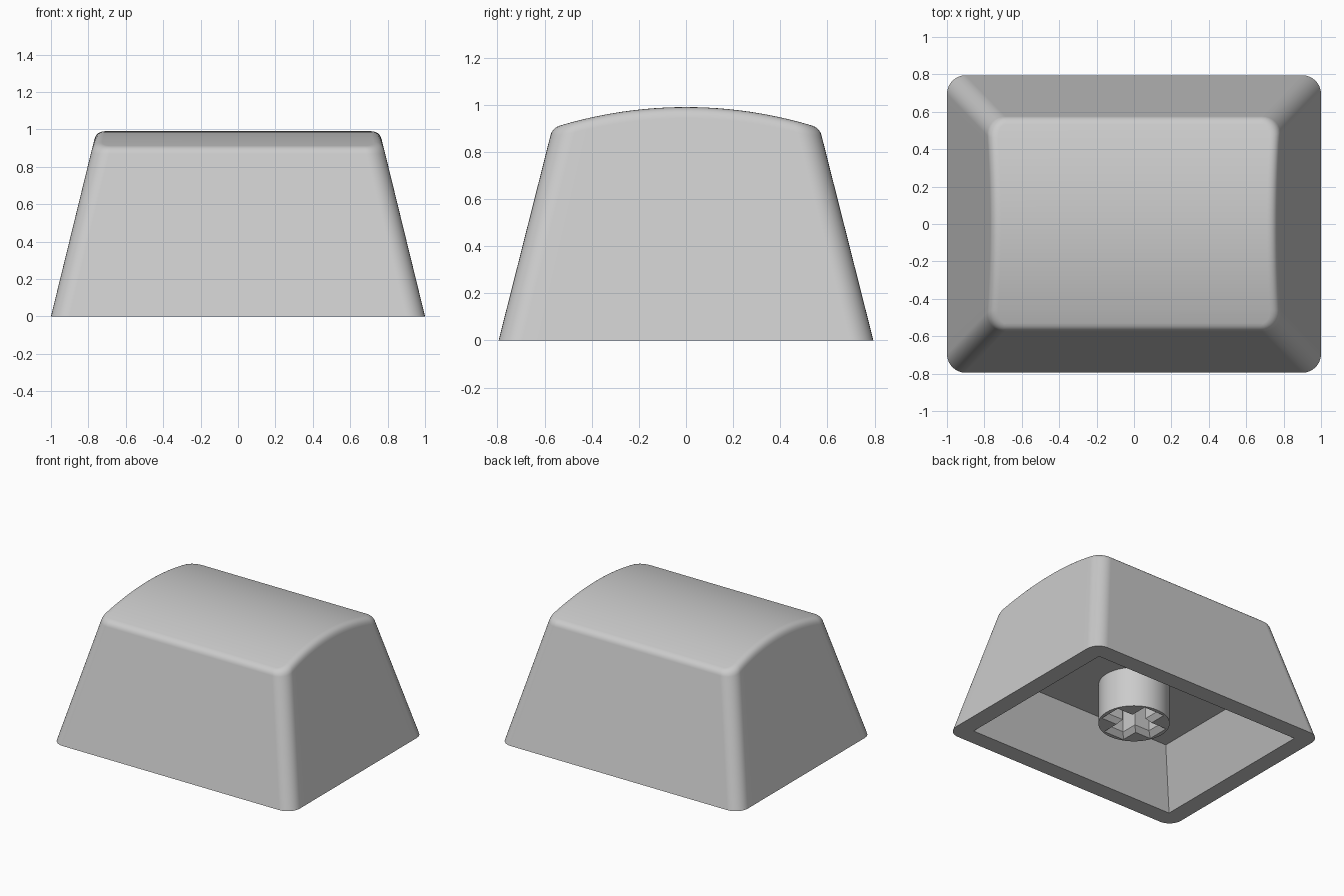
import bpy
import bmesh
from math import cos, sin, pi, sqrt

if "Cube" in bpy.data.objects:
    bpy.data.objects.remove(bpy.data.objects["Cube"])

HALF_X, HALF_Y, HEIGHT = 1.0, 0.795, 0.99
TAPER_X, TAPER_Y = 0.245, 0.253   # inward lean of the walls per unit of height
CORNER = 0.1                      # vertical corner radius
SOFT_X, SOFT_Y = 0.046, 0.03      # rounding of the top edges
CROWN = 1.86                      # radius of the arched top
WALL = 0.13
CEILING, CEILING_LEAN = 0.39, 0.18
STEM_BASE = 0.088

plastic = bpy.data.materials.new("grey_plastic")
plastic.use_nodes = True
plastic.diffuse_color = (0.6, 0.6, 0.6, 1)
plastic.node_tree.nodes["Principled BSDF"].inputs["Base Color"].default_value = (0.6, 0.6, 0.6, 1)


def make_object(name, bm):
    bmesh.ops.recalc_face_normals(bm, faces=bm.faces)
    mesh = bpy.data.meshes.new(name)
    bm.to_mesh(mesh)
    bm.free()
    mesh.materials.append(plastic)
    obj = bpy.data.objects.new(name, mesh)
    bpy.context.collection.objects.link(obj)
    return obj


def activate(obj):
    bpy.ops.object.select_all(action="DESELECT")
    obj.select_set(True)
    bpy.context.view_layer.objects.active = obj


def carve(obj, cutter):
    """Subtract the cutter from the object and discard it."""
    cutter.hide_render = True
    mod = obj.modifiers.new("carve", "BOOLEAN")
    mod.operation, mod.solver, mod.object = "DIFFERENCE", "EXACT", cutter
    activate(obj)
    bpy.ops.object.modifier_apply(modifier=mod.name)
    bpy.data.objects.remove(cutter)


def finish(obj):
    activate(obj)
    bpy.ops.object.shade_smooth_by_angle(angle=pi / 6)
    obj.modifiers.new("clean_shading", "WEIGHTED_NORMAL").keep_sharp = True


def bridge(bm, low, high):
    for i in range(len(low)):
        j = (i + 1) % len(low)
        bm.faces.new((low[i], low[j], high[j], high[i]))


def loft(name, sections):
    """Closed solid through (outline, height) sections of equal point count."""
    bm = bmesh.new()
    loops = [[bm.verts.new((x, y, z)) for x, y in points] for points, z in sections]
    for low, high in zip(loops, loops[1:]):
        bridge(bm, low, high)
    bm.faces.new(loops[0])
    bm.faces.new(loops[-1])
    return make_object(name, bm)


def rectangle(inset):
    x, y = HALF_X - inset, HALF_Y - inset
    return [(-x, -y), (x, -y), (x, y), (-x, y)]


def cross(arm, half):
    points = []
    for c, s in ((1, 0), (0, 1), (-1, 0), (0, -1)):
        for x, y in ((arm, -half), (arm, half), (half, half)):
            points.append((x * c - y * s, x * s + y * c))
    return points


def crown_z(y):
    return HEIGHT - CROWN + sqrt(CROWN ** 2 - y ** 2)


# Half outline of the cap: corner arc, side, corner arc
STEPS, SIDE = 8, 20
outline = [(-pi / 2 + pi / 2 * i / STEPS, -1) for i in range(STEPS + 1)]
outline += [(0, -1 + 2 * i / SIDE) for i in range(1, SIDE)]
outline += [(pi / 2 * i / STEPS, 1) for i in range(STEPS + 1)]


def base_half():
    return [(HALF_X - CORNER + CORNER * cos(a),
             s * (HALF_Y - CORNER) + CORNER * sin(a), 0) for a, s in outline]


def edge_half(t):
    """Points on the +x side; t runs over the soft edge from wall to top."""
    points = []
    for angle, side in outline:
        soft = SOFT_Y + (SOFT_X - SOFT_Y) * cos(angle) ** 2
        drop, inset = soft * (1 - t) ** 2, soft * t ** 2
        r = CORNER - inset
        z = HEIGHT
        for _ in range(6):
            x = HALF_X - inset - TAPER_X * z - r + r * cos(angle)
            y = side * (HALF_Y - inset - TAPER_Y * z - r) + r * sin(angle)
            z = crown_z(y) - drop
        points.append((x, y, z))
    return points


# Cap body: tapered walls, soft edge, arched top
bm = bmesh.new()
rings = []
for half in [base_half()] + [edge_half(i / 6) for i in range(7)]:
    right = [bm.verts.new(p) for p in half]
    left = [bm.verts.new((-x, y, z)) for x, y, z in half]
    rings.append((right, left))
loops = [right + left[::-1] for right, left in rings]
for low, high in zip(loops, loops[1:]):
    bridge(bm, low, high)
right, left = rings[-1]
for i in range(len(right) - 1):
    bm.faces.new((right[i], right[i + 1], left[i + 1], left[i]))
bm.faces.new(loops[0])
cap = make_object("cap_shell", bm)

# Tapered hollow under the cap
hollow = loft("hollow_cutter", [(rectangle(WALL), -0.1), (rectangle(WALL), 0),
                                (rectangle(WALL + CEILING_LEAN), CEILING)])
carve(cap, hollow)
finish(cap)

# Round stem with a cross-shaped socket that flares at the mouth
circle = [(0.243 * cos(2 * pi * i / 64), 0.243 * sin(2 * pi * i / 64)) for i in range(64)]
stem = loft("stem", [(circle, STEM_BASE), (circle, CEILING + 0.02)])
mouth, throat = cross(0.215, 0.085), cross(0.18, 0.055)
socket = loft("socket_cutter", [(mouth, 0), (mouth, STEM_BASE), (throat, STEM_BASE + 0.035),
                                (throat, CEILING - 0.01)])
carve(stem, socket)
finish(stem)
